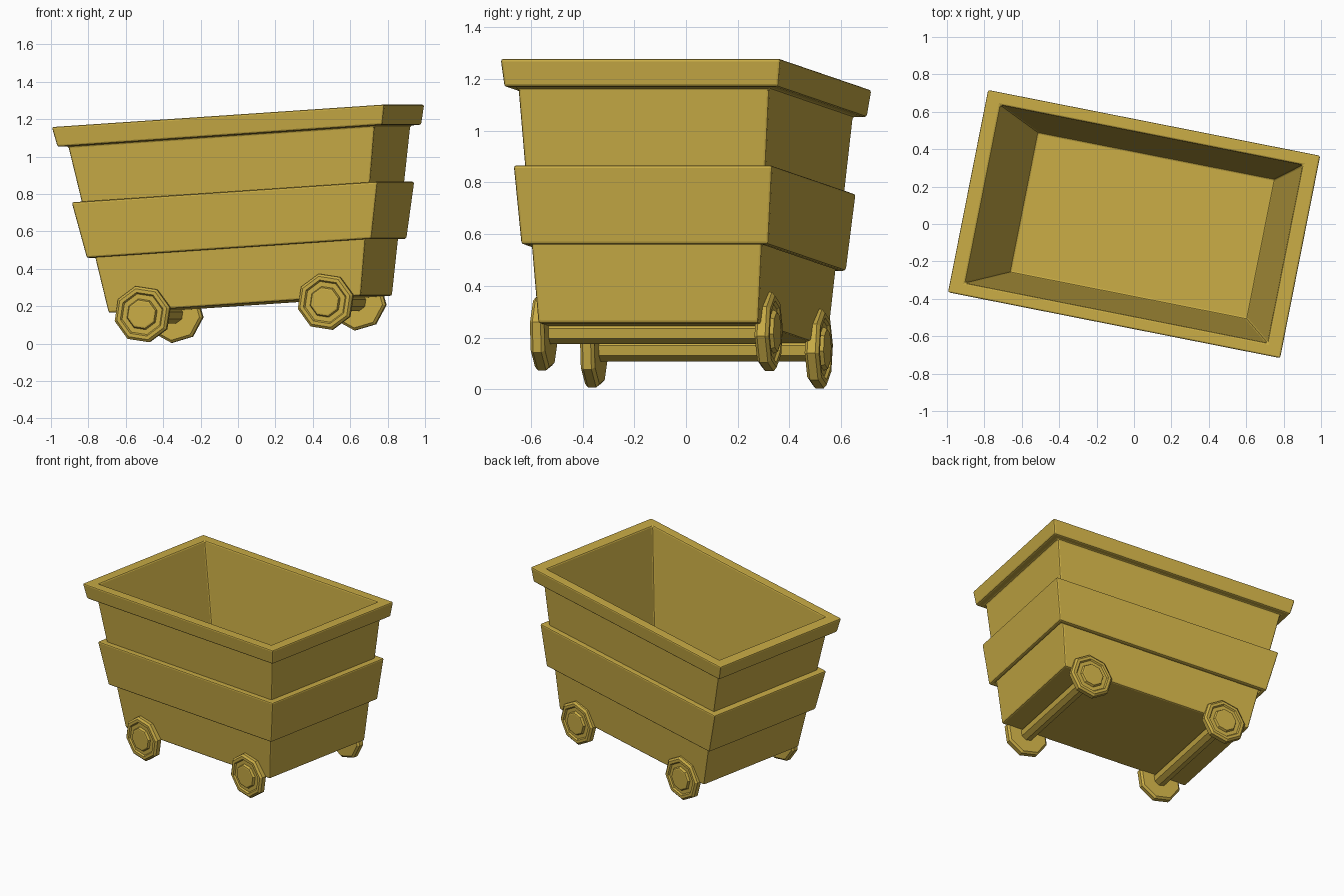
import bpy, bmesh, math
from mathutils import Matrix

if "Cube" in bpy.data.objects:
    bpy.data.objects.remove(bpy.data.objects["Cube"])

gold = bpy.data.materials.new("gold_paint")
gold.diffuse_color = (0.58, 0.41, 0.06, 1)
gold.use_nodes = True
gold.node_tree.nodes["Principled BSDF"].inputs["Base Color"].default_value = gold.diffuse_color

# The cart is turned and pitched; local origin is the centre of the rim top
POSE = (Matrix.Translation((0, 0, 1.218)) @ Matrix.Rotation(math.radians(-11.2), 4, 'Z')
        @ Matrix.Rotation(math.radians(-3.8), 4, 'Y'))


def finish(name, bm, matrix, bevel=0):
    bmesh.ops.recalc_face_normals(bm, faces=bm.faces)
    mesh = bpy.data.meshes.new(name)
    bm.to_mesh(mesh)
    bm.free()
    mesh.materials.append(gold)
    ob = bpy.data.objects.new(name, mesh)
    bpy.context.collection.objects.link(ob)
    ob.matrix_world = matrix
    if bevel:
        mod = ob.modifiers.new("soft_edges", 'BEVEL')
        mod.width = bevel
        mod.segments = 2
        mod.limit_method = 'ANGLE'
    return ob


def loft(name, rings, closed=False, bevel=0.01):
    """Rectangular rings (length, width, height, x shift) joined in order."""
    bm = bmesh.new()
    loops = []
    for l, w, h, dx in rings:
        loops.append([bm.verts.new((dx + sx * l / 2, sy * w / 2, h))
                      for sx, sy in ((-1, -1), (1, -1), (1, 1), (-1, 1))])
    pairs = list(zip(loops, loops[1:]))
    if closed:
        pairs.append((loops[-1], loops[0]))
    else:
        bm.faces.new(loops[0])
        bm.faces.new(loops[-1])
    for a, b in pairs:
        for i in range(4):
            j = (i + 1) % 4
            bm.faces.new((a[i], a[j], b[j], b[i]))
    return finish(name, bm, POSE, bevel)


def lathe(name, profile, matrix, sides=8, turn=10):
    """Revolve (radius, z) points round z, capping both ends."""
    bm = bmesh.new()
    loops = []
    for r, z in profile:
        loops.append([bm.verts.new((r * math.cos(t), r * math.sin(t), z)) for t in
                      (math.radians(turn) + 2 * math.pi * k / sides for k in range(sides))])
    for a, b in zip(loops, loops[1:]):
        for i in range(sides):
            j = (i + 1) % sides
            bm.faces.new((a[i], a[j], b[j], b[i]))
    bm.faces.new(loops[0])
    bm.faces.new(loops[-1])
    return finish(name, bm, matrix)


# Tapered tub: outer wall, projecting rim, inner wall and floor
loft("cart_tub", [(1.378, 0.867, -1.01, 0), (1.675, 0.99, -0.107, 0),
                  (1.775, 1.08, -0.107, 0), (1.818, 1.105, 0, 0),
                  (1.65, 0.97, 0, 0), (1.296, 0.765, -0.95, -0.018)])

# Reinforcing band round the middle
loft("middle_band", [(1.50, 0.90, -0.71, 0), (1.555, 0.974, -0.71, 0),
                     (1.672, 1.02, -0.408, 0), (1.55, 0.93, -0.408, 0)], closed=True)

# Axles and octagonal wheels
WHEEL = [(0.140, -0.028), (0.154, -0.016), (0.154, 0.016), (0.140, 0.028), (0.120, 0.028),
         (0.112, 0.018), (0.085, 0.018), (0.078, 0.034), (0.070, 0.036)]
for end, u in (("left", -0.5), ("right", 0.5)):
    base = POSE @ Matrix.Translation((u, -0.005, -1.03))
    lathe(end + "_axle", [(0.05, -0.43), (0.05, 0.43)],
          base @ Matrix.Rotation(math.pi / 2, 4, 'X'))
    for side, s in (("front", -1), ("back", 1)):
        lathe(f"{end}_{side}_wheel", WHEEL, base @ Matrix.Translation((0, s * 0.443, 0))
              @ Matrix.Rotation(-s * math.pi / 2, 4, 'X'))
